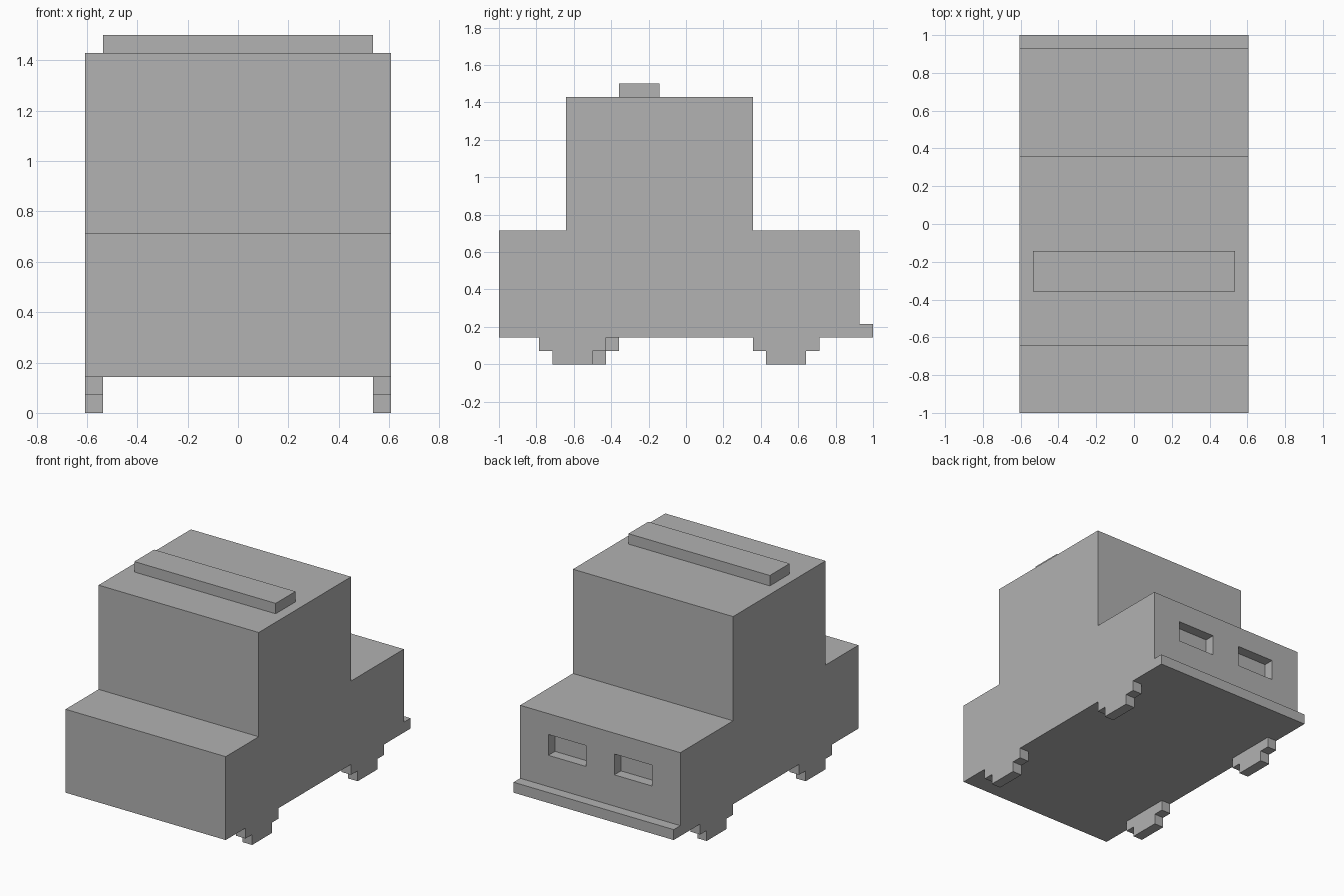
import bpy

U = 1 / 14          # one modelling step
HALF = 8.5          # half the body width, in steps

cube = bpy.data.objects.get("Cube")
if cube:
    bpy.data.objects.remove(cube, do_unlink=True)

grey = bpy.data.materials.new("plain_grey")
grey.use_nodes = True
colour = (0.445, 0.445, 0.445, 1)
grey.diffuse_color = colour
grey.node_tree.nodes["Principled BSDF"].inputs["Base Color"].default_value = colour


def extrude_x(name, profile, x0, x1):
    """Extrude a counter-clockwise (y, z) profile from x0 to x1, in steps."""
    n = len(profile)
    verts = [(x * U, y * U, z * U) for x in (x0, x1) for y, z in profile]
    faces = [tuple(reversed(range(n))), tuple(range(n, 2 * n))]
    for i in range(n):
        j = (i + 1) % n
        faces.append((i, j, n + j, n + i))
    mesh = bpy.data.meshes.new(name)
    mesh.from_pydata(verts, [], faces)
    mesh.materials.append(grey)
    obj = bpy.data.objects.new(name, mesh)
    bpy.context.collection.objects.link(obj)
    return obj


def box(name, x0, x1, y0, y1, z0, z1):
    return extrude_x(name, [(y0, z0), (y1, z0), (y1, z1), (y0, z1)], x0, x1)


# Stepped body: bonnet, tall cabin, rear deck
body = extrude_x("body", [(-14, 2), (13, 2), (13, 10), (5, 10),
                          (5, 20), (-9, 20), (-9, 10), (-14, 10)], -HALF, HALF)

# Two shallow recesses cut into the back
for x0 in (-5.5, 1.5):
    cutter = box("recess_cutter", x0, x0 + 4, 12, 14, 6, 8)
    cutter.hide_render = True
    cut = body.modifiers.new("recess", "BOOLEAN")
    cut.operation = "DIFFERENCE"
    cut.solver = "EXACT"
    cut.object = cutter
    bpy.context.view_layer.objects.active = body
    bpy.ops.object.modifier_apply(modifier=cut.name)
    bpy.data.objects.remove(cutter, do_unlink=True)

# Rear bumper and roof light bar
box("rear_bumper", -HALF, HALF, 13, 14, 2, 3)
box("roof_bar", -7.5, 7.5, -5, -2, 20, 21)


# Stepped wheels, flush with the body sides
def wheel(name, x0, y):
    extrude_x(name, [(y, 1), (y + 1, 1), (y + 1, 0), (y + 4, 0),
                     (y + 4, 1), (y + 5, 1), (y + 5, 2), (y, 2)], x0, x0 + 1)


for side, x0, front_y in (("left", HALF - 1, -11), ("right", -HALF, -10)):
    wheel("front_wheel_" + side, x0, front_y)
    wheel("rear_wheel_" + side, x0, 5)
